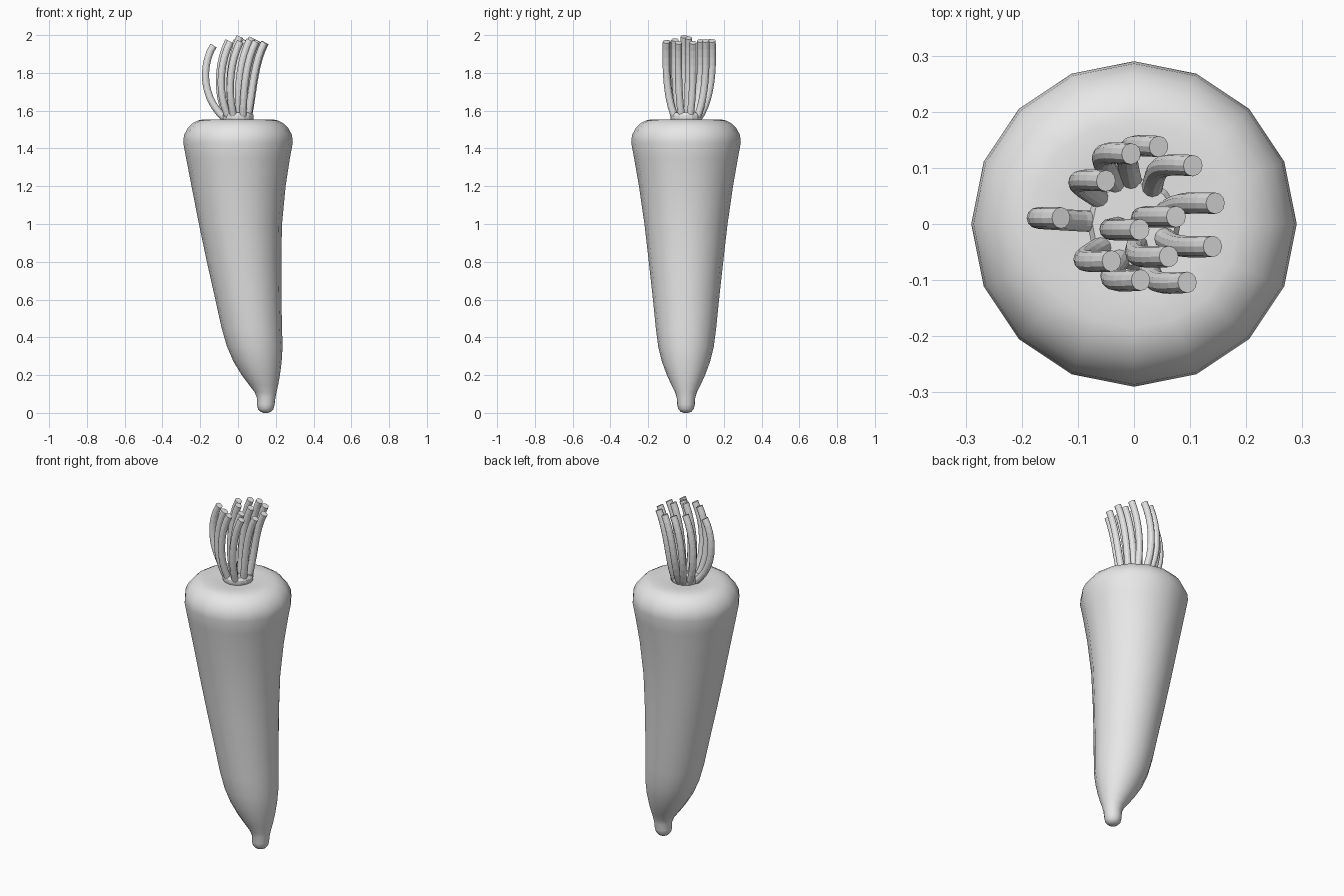
import bpy, bmesh, math
from mathutils import Vector

if "Cube" in bpy.data.objects:
    bpy.data.objects.remove(bpy.data.objects["Cube"])

grey = bpy.data.materials.new("plain grey")
grey.diffuse_color = (0.8, 0.8, 0.8, 1)
grey.use_nodes = True
grey.node_tree.nodes["Principled BSDF"].inputs["Base Color"].default_value = grey.diffuse_color


def loft(name, rings, sides, smooth):
    """Skin circular rings given as (centre, radius, axis) and cap both ends."""
    bm = bmesh.new()
    loops = []
    for centre, radius, axis in rings:
        axis = Vector(axis).normalized()
        v = axis.cross(Vector((1, 0, 0))).normalized()
        u = v.cross(axis)
        loops.append([bm.verts.new(Vector(centre) + radius * (
            math.cos(math.tau * i / sides) * u + math.sin(math.tau * i / sides) * v))
            for i in range(sides)])
    for a, b in zip(loops, loops[1:]):
        for i in range(sides):
            j = (i + 1) % sides
            bm.faces.new((a[i], a[j], b[j], b[i]))
    bm.faces.new(loops[0])
    bm.faces.new(loops[-1])
    bmesh.ops.recalc_face_normals(bm, faces=bm.faces)
    for f in bm.faces:
        f.smooth = smooth
    mesh = bpy.data.meshes.new(name)
    bm.to_mesh(mesh)
    bm.free()
    mesh.materials.append(grey)
    obj = bpy.data.objects.new(name, mesh)
    bpy.context.collection.objects.link(obj)
    return obj


# Root: height, sideways offset, radius from the tip up to the shoulder
root_profile = [
    (0.0, 0.147, 0.012), (0.006, 0.147, 0.028), (0.02, 0.147, 0.041),
    (0.045, 0.147, 0.047), (0.08, 0.149, 0.049), (0.11, 0.146, 0.058),
    (0.15, 0.135, 0.078), (0.20, 0.121, 0.101), (0.27, 0.104, 0.127),
    (0.35, 0.089, 0.147), (0.45, 0.073, 0.160), (0.60, 0.055, 0.175),
    (0.80, 0.032, 0.197), (1.00, 0.013, 0.220), (1.20, 0.003, 0.249),
    (1.35, 0.0, 0.275), (1.43, 0.0, 0.290), (1.47, 0.0, 0.286),
    (1.505, 0.0, 0.268), (1.53, 0.0, 0.245), (1.547, 0.0, 0.215),
    (1.554, 0.0, 0.185), (1.552, 0.0, 0.13), (1.548, 0.0, 0.08)]
loft("carrot_root", [((x, 0, z), r, (0, 0, 1)) for z, x, r in root_profile], 16, True)

# Collar where the stems leave the root
loft("stem_collar", [((0, 0, z), r, (0, 0, 1)) for z, r in
                     ((1.53, 0.075), (1.56, 0.083), (1.575, 0.083), (1.59, 0.074))], 16, False)

# Cut leaf stems: tip positions, all curling towards +x
tips = [(-0.005, 0.125, 1.97), (0.044, 0.138, 1.97), (0.105, 0.104, 1.97),
        (0.145, 0.037, 1.96), (-0.05, 0.077, 1.97), (-0.13, 0.011, 1.945),
        (0.075, 0.013, 1.985), (0.01, -0.01, 1.992), (0.14, -0.04, 1.96),
        (0.062, -0.058, 1.975), (-0.04, -0.066, 1.965), (0.012, -0.10, 1.965),
        (0.095, -0.104, 1.965)]
for n, (tx, ty, tz) in enumerate(tips):
    bow = Vector((tx - 0.045, ty, 0))
    base = bow * 0.5
    if base.length > 0.06:
        base *= 0.06 / base.length
    p = [Vector((base.x, base.y, 1.55)), Vector((bow.x - 0.02, ty * 1.02, 1.66)),
         Vector((bow.x - 0.02, ty * 1.04, 1.84)), Vector((tx, ty, tz))]
    rings = []
    for k in range(11):
        t = k / 10
        s = 1 - t
        pos = s**3 * p[0] + 3 * s * s * t * p[1] + 3 * s * t * t * p[2] + t**3 * p[3]
        axis = s * s * (p[1] - p[0]) + 2 * s * t * (p[2] - p[1]) + t * t * (p[3] - p[2])
        rings.append((pos, 0.019, axis))
    loft(f"leaf_stem_{n + 1}", rings, 12, False)
